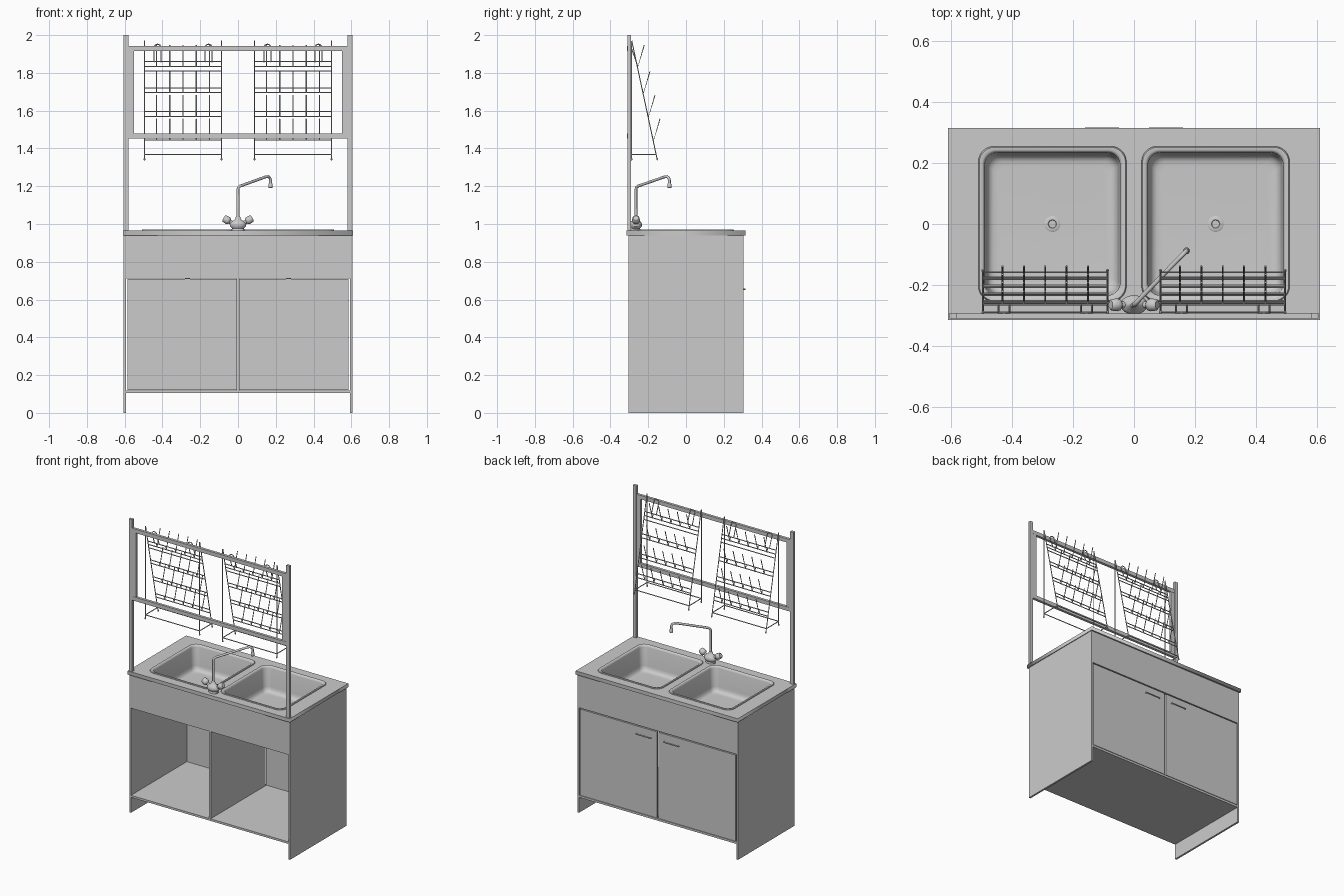
import bpy, bmesh
from math import sin, cos, pi
from mathutils import Vector

if "Cube" in bpy.data.objects:
    bpy.data.objects.remove(bpy.data.objects["Cube"])


def add(name, data):
    ob = bpy.data.objects.new(name, data)
    bpy.context.collection.objects.link(ob)
    return ob


def smooth(ob, angle=0.7):
    bpy.ops.object.select_all(action='DESELECT')
    ob.select_set(True)
    bpy.context.view_layer.objects.active = ob
    bpy.ops.object.shade_smooth_by_angle(angle=angle)


def from_bm(name, bm):
    bmesh.ops.recalc_face_normals(bm, faces=bm.faces)
    me = bpy.data.meshes.new(name)
    bm.to_mesh(me)
    bm.free()
    return add(name, me)


def box(name, x, y, z):
    bm = bmesh.new()
    bmesh.ops.create_cube(bm, size=1)
    for v in bm.verts:
        for i, (a, b) in enumerate((x, y, z)):
            v.co[i] = a if v.co[i] < 0 else b
    return from_bm(name, bm)


def curve_mesh(name, paths, cyclic=False, **settings):
    cu = bpy.data.curves.new(name, 'CURVE')
    for key, val in settings.items():
        setattr(cu, key, val)
    for pts in paths:
        sp = cu.splines.new('POLY')
        sp.points.add(len(pts) - 1)
        for p, co in zip(sp.points, pts):
            p.co = (*co, 1)
        sp.use_cyclic_u = cyclic
    tmp = add(name + "_curve", cu)
    dg = bpy.context.evaluated_depsgraph_get()
    me = bpy.data.meshes.new_from_object(tmp.evaluated_get(dg))
    bpy.data.objects.remove(tmp)
    me.name = name
    return add(name, me)


def wire(name, paths, r, res=2):
    ob = curve_mesh(name, paths, dimensions='3D', bevel_depth=r,
                    bevel_resolution=res, use_fill_caps=True)
    smooth(ob)
    return ob


def lathe(name, profile, loc, axis=(0, 0, 1), n=24, squash=1):
    """Closed solid of revolution from (radius, height) pairs."""
    bm = bmesh.new()
    rings = [[bm.verts.new((r * cos(2 * pi * i / n), r * squash * sin(2 * pi * i / n), h))
              for i in range(n)] for r, h in profile]
    loft(bm, rings)
    bm.faces.new(rings[0])
    bm.faces.new(rings[-1])
    ob = from_bm(name, bm)
    ob.data.transform(Vector(axis).to_track_quat('Z', 'Y').to_matrix().to_4x4())
    ob.location = loc
    smooth(ob)
    return ob


def loft(bm, rings):
    for a, b in zip(rings, rings[1:]):
        for i in range(len(a)):
            j = (i + 1) % len(a)
            bm.faces.new((a[i], a[j], b[j], b[i]))


def round_rect(hx, hy, r, cx=0, z=0, n=8):
    pts = []
    for k, (sx, sy) in enumerate(((1, 1), (-1, 1), (-1, -1), (1, -1))):
        for i in range(n + 1):
            a = (k + i / n) * pi / 2
            pts.append((cx + sx * (hx - r) + r * cos(a), sy * (hy - r) + r * sin(a), z))
    return pts


# Cabinet carcass: open on the -y side, doors on the +y side
for s, side in ((-1, "left"), (1, "right")):
    box(side + "_side_panel", sorted((s * .592, s * .605)), (-.305, .305), (0, .94))
    box(side + "_door", sorted((s * .006, s * .586)), (.29, .305), (.122, .708))
    # Bar handle with two standoffs
    wire(side + "_handle", [[(s * .05, .304, .655), (s * .052, .313, .655),
                             (s * .158, .313, .655), (s * .16, .304, .655)]], .004)
box("bottom_panel", (-.592, .592), (-.305, .305), (.105, .119))
box("divider", (-.007, .007), (-.303, .288), (.119, .94))
box("open_side_apron", (-.592, .592), (-.305, -.29), (.712, .94))
box("door_side_apron", (-.592, .592), (.29, .305), (.715, .94))

# Worktop with two rounded openings
BX, HX, HY, CR = .2675, .228, .24, .045
outline = [(-.61, -.315, 0), (.61, -.315, 0), (.61, .315, 0), (-.61, .315, 0)]
top = curve_mesh("worktop", [outline] + [round_rect(HX, HY, CR, s * BX) for s in (-1, 1)],
                 cyclic=True, dimensions='2D', fill_mode='BOTH', extrude=.0125)
top.location.z = .9525

# Basins with raised rim, drain ring and waste pipe
for s, side in ((-1, "left"), (1, "right")):
    bm = bmesh.new()
    prof = [(-.014, .965), (-.011, .969), (-.002, .969), (.002, .966), (.005, .958), (.011, .835),
            (.015, .818), (.023, .806), (.035, .801), (.05, .8)]
    rings = [[bm.verts.new(p) for p in round_rect(HX - d, HY - d, CR - d * .4, s * BX, z)]
             for d, z in prof]
    loft(bm, rings)
    bm.faces.new(rings[-1])
    basin = from_bm(side + "_basin", bm)
    mod = basin.modifiers.new("thickness", 'SOLIDIFY')
    mod.thickness, mod.offset = .002, 0
    smooth(basin)
    lathe(side + "_drain", [(.013, .71), (.013, .795), (.026, .795), (.026, .802), (.023, .804),
                            (.014, .804), (.012, .8)], (s * BX, 0, 0))

# Rear frame: posts, rails and inner stiles
for s, side in ((-1, "left"), (1, "right")):
    box(side + "_post", sorted((s * .58, s * .605)), (-.31, -.292), (.94, 2))
    box(side + "_stile", sorted((s * .55, s * .58)), (-.31, -.295), (1.478, 1.918))
for name, z in (("upper_rail", 1.93), ("lower_rail", 1.466)):
    box(name, (-.58, .58), (-.312, -.294), (z - .013, z + .013))


# Drying rack, centred on its own x = 0
def slant(z):
    return -.287 + (1.97 - z) * .214


W = .204
paths = []
for s in (-1, 1):
    x = s * W
    paths += [[(x, -.289, 1.34), (x, -.289, 1.97)],
              [(x, slant(1.34), 1.34), (x, -.287, 1.97)],
              [(x, -.289, 1.367), (x, slant(1.367), 1.367)]]
    # Hook loop over the upper rail
    hook = [(s * .135 + .018 * cos(a * pi / 8), -.29, 1.934 + .018 * sin(a * pi / 8))
            for a in range(9)]
    paths.append([(s * .135 + .018, slant(1.857), 1.857)] + hook
                 + [(s * .135 - .018, slant(1.857), 1.857)])
paths += [[(-W, y, 1.367), (W, y, 1.367)] for y in (-.289, slant(1.367))]
paths.append([(-W, slant(1.81), 1.81), (W, slant(1.81), 1.81)])
for z in (1.835, 1.695, 1.57, 1.445):
    for h in (z, z + .025):
        paths.append([(-W, slant(h), h), (W, slant(h), h)])
    for i in range(-2, 3):
        x = i * .07
        paths.append([(x, slant(z + .025), z + .025), (x, slant(z) + .004, z),
                      (x, slant(z) + .037, z + .112)])
rack = wire("right_drying_rack", paths, .003, 1)
rack.location.x = .291
add("left_drying_rack", rack.data).location.x = -.291
for s in (-1, 1):
    for e in (-1, 1):
        for y in (-.289, slant(1.34)):
            lathe("rack_foot", [(.002, -.006), (.005, -.003), (.005, .003), (.002, .006)],
                  (s * .291 + e * W, y, 1.343), n=10)

# Mixer tap
TY = -.265
lathe("tap_body", [(.034, .965), (.034, .972), (.03, .976), (.043, .988), (.044, 1), (.036, 1.012),
                   (.018, 1.022), (.013, 1.034), (.01, 1.04)], (0, TY, 0), squash=.72)
for s, side in ((-1, "left"), (1, "right")):
    lathe(side + "_tap_knob", [(.011, 0), (.011, .024), (.019, .03), (.021, .038),
                               (.019, .058), (.014, .063)],
          (s * .022, TY, 1.0), (s * .87, 0, .5), n=16)
ends = Vector((.172, -.088, 1.255))
spout = [(0, TY, 1.02), (0, TY, 1.185), (.003, TY + .003, 1.194), (.012, TY + .012, 1.201),
         (.148, -.112, 1.25), (.16, -.1, 1.251), (.169, -.091, 1.244),
         (.172, -.088, 1.232), (.172, -.088, 1.21)]
wire("tap_spout", [spout], .0075, 3)
lathe("tap_nozzle", [(.008, 1.216), (.011, 1.21), (.011, 1.192), (.009, 1.19)],
      (.172, -.088, 0), n=16)
